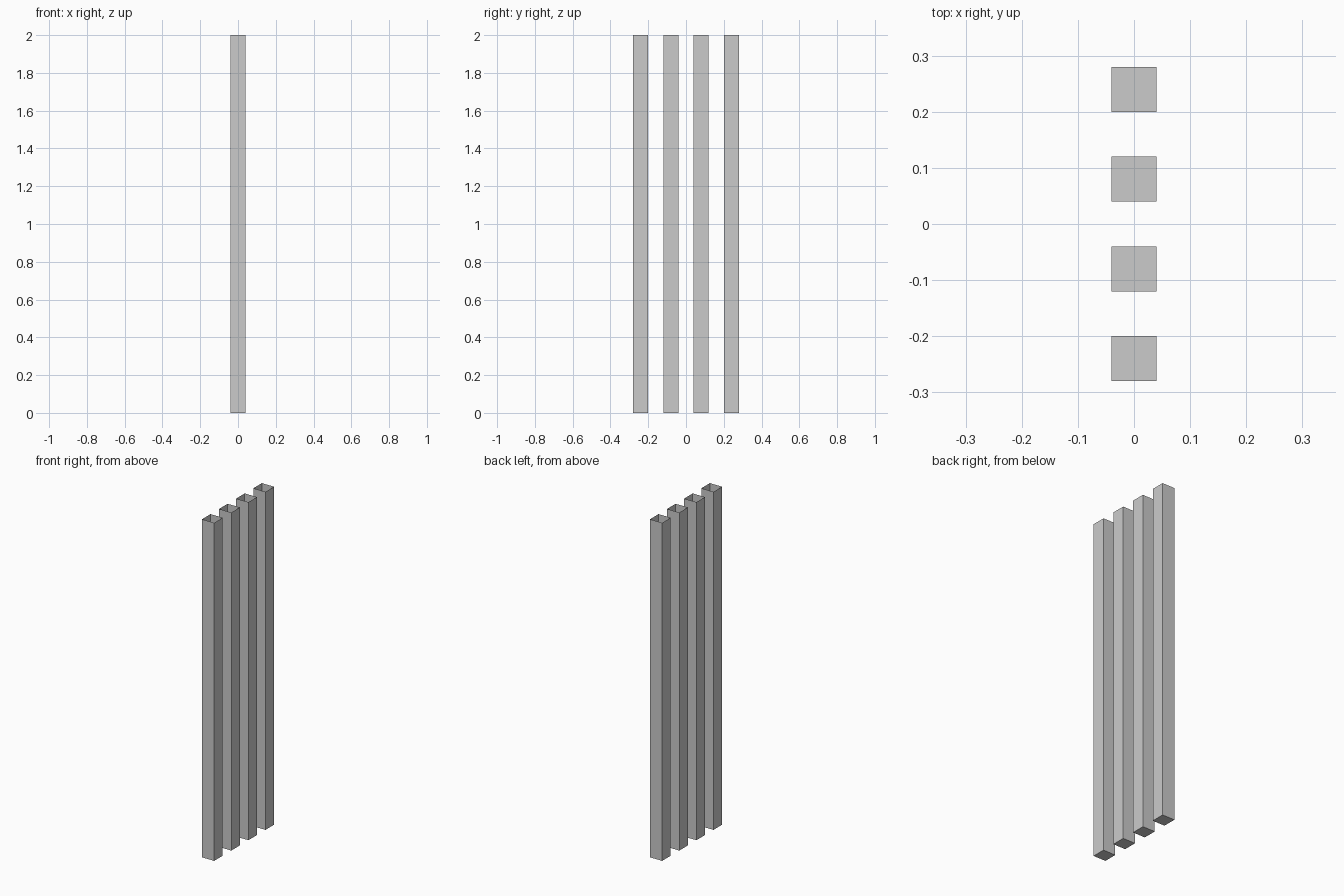
import bpy
import bmesh
from mathutils import Matrix, Vector

if "Cube" in bpy.data.objects:
    bpy.data.objects.remove(bpy.data.objects["Cube"])

WIDTH, HEIGHT, SPACING, COUNT = 0.08, 2.0, 0.16, 4


def open_post(name, y):
    """Square post with a closed bottom and an open top."""
    bm = bmesh.new()
    bmesh.ops.create_cube(bm, size=1.0, matrix=Matrix.Diagonal((WIDTH, WIDTH, HEIGHT, 1)))
    bmesh.ops.translate(bm, verts=bm.verts, vec=Vector((0, 0, HEIGHT / 2)))
    bm.normal_update()
    top = [f for f in bm.faces if f.normal.z > 0.5]
    bmesh.ops.delete(bm, geom=top, context='FACES_ONLY')
    mesh = bpy.data.meshes.new(name)
    bm.to_mesh(mesh)
    bm.free()
    obj = bpy.data.objects.new(name, mesh)
    obj.location.y = y
    bpy.context.collection.objects.link(obj)


# Row of evenly spaced posts from front to back
for i in range(COUNT):
    open_post(f"post_{i + 1}", (i - (COUNT - 1) / 2) * SPACING)
